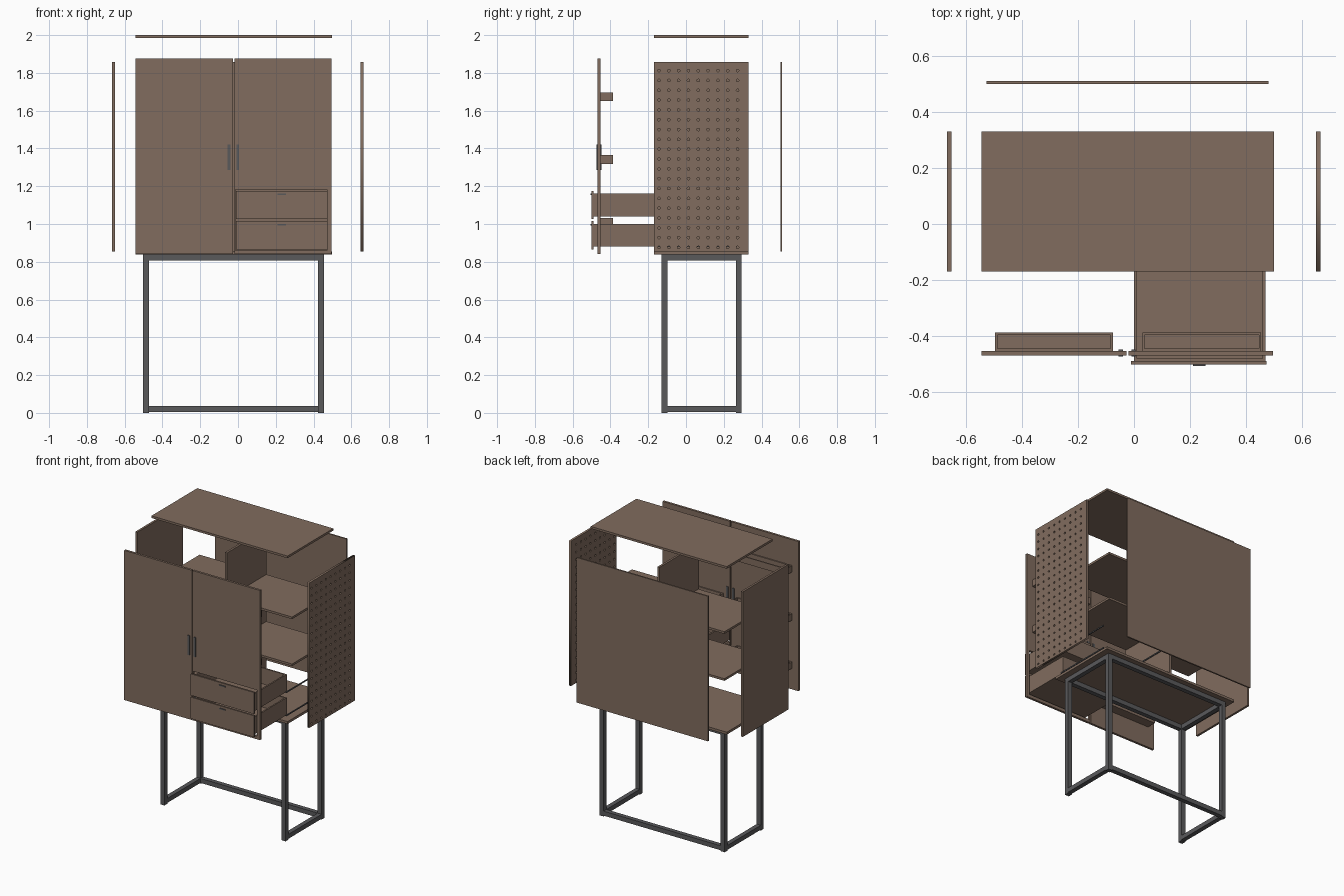
import bpy, math

if "Cube" in bpy.data.objects:
    bpy.data.objects.remove(bpy.data.objects["Cube"])


def material(name, rgb):
    m = bpy.data.materials.new(name)
    m.diffuse_color = (*rgb, 1)
    m.use_nodes = True
    m.node_tree.nodes["Principled BSDF"].inputs["Base Color"].default_value = m.diffuse_color
    return m


WOOD = material("brown wood", (0.218, 0.150, 0.112))
METAL = material("dark grey metal", (0.10, 0.10, 0.105))


def mesh_object(name, boxes, mat):
    """One object made of boxes given as (x0, x1, y0, y1, z0, z1)."""
    verts, faces = [], []
    for x0, x1, y0, y1, z0, z1 in boxes:
        n = len(verts)
        verts += [(x, y, z) for z in (z0, z1) for x, y in
                  ((x0, y0), (x1, y0), (x1, y1), (x0, y1))]
        faces += [[n + i for i in f] for f in
                  ((3, 2, 1, 0), (4, 5, 6, 7), (0, 1, 5, 4),
                   (1, 2, 6, 5), (2, 3, 7, 6), (3, 0, 4, 7))]
    me = bpy.data.meshes.new(name)
    me.from_pydata(verts, [], faces)
    me.materials.append(mat)
    ob = bpy.data.objects.new(name, me)
    bpy.context.collection.objects.link(ob)
    return ob


def open_box(x0, x1, y0, y1, z0, z1, t):
    """Boxes of a tray with a floor, four walls and no lid."""
    return [(x0, x1, y0, y1, z0, z0 + t),
            (x0, x0 + t, y0, y1, z0 + t, z1),
            (x1 - t, x1, y0, y1, z0 + t, z1),
            (x0 + t, x1 - t, y0, y0 + t, z0 + t, z1),
            (x0 + t, x1 - t, y1 - t, y1, z0 + t, z1)]


def perforated_panel(name, x0, x1, y0, y1, z0, z1, holes, radius):
    """Upright panel in the yz plane with round through holes."""
    cu = bpy.data.curves.new(name + "_outline", 'CURVE')
    cu.dimensions = '2D'
    cu.fill_mode = 'BOTH'
    cu.extrude = (x1 - x0) / 2
    loops = [[(y0, z0), (y1, z0), (y1, z1), (y0, z1)]]
    for cy, cz in holes:
        loops.append([(cy + radius * math.cos(k * math.pi / 5),
                       cz + radius * math.sin(k * math.pi / 5)) for k in range(10)])
    for loop in loops:
        s = cu.splines.new('POLY')
        s.points.add(len(loop) - 1)
        for p, (a, b) in zip(s.points, loop):
            p.co = (a, b, 0, 1)
        s.use_cyclic_u = True
    tmp = bpy.data.objects.new(name + "_outline", cu)
    bpy.context.collection.objects.link(tmp)
    dg = bpy.context.evaluated_depsgraph_get()
    me = bpy.data.meshes.new_from_object(tmp.evaluated_get(dg))
    bpy.data.objects.remove(tmp)
    me.materials.clear()
    me.materials.append(WOOD)
    ob = bpy.data.objects.new(name, me)
    ob.rotation_euler = (math.pi / 2, 0, math.pi / 2)
    ob.location.x = (x0 + x1) / 2
    bpy.context.collection.objects.link(ob)


# Carcass panels, pulled apart
YF, YB = -0.17, 0.33
mesh_object("top_panel", [(-0.543, 0.498, YF, YB, 1.985, 2.0)], WOOD)
mesh_object("bottom_panel", [(-0.543, 0.498, YF, YB, 0.838, 0.855)], WOOD)
mesh_object("left_side_panel", [(-0.666, -0.651, YF, YB, 0.855, 1.858)], WOOD)
mesh_object("back_panel", [(-0.525, 0.48, 0.499, 0.509, 0.855, 1.858)], WOOD)
peg_holes = [(-0.143 + 0.052 * i, 0.876 + 0.052 * j) for i in range(9) for j in range(19)]
perforated_panel("right_side_panel", 0.649, 0.664, YF, YB, 0.855, 1.858, peg_holes, 0.007)

# Divider and shelves
mesh_object("divider", [(-0.029, -0.014, -0.10, YB, 0.855, 1.858)], WOOD)
for i, z in enumerate((1.205, 1.53)):
    mesh_object(f"left_shelf_{i + 1}", [(-0.525, -0.029, -0.095, YB, z, z + 0.015)], WOOD)
    mesh_object(f"right_shelf_{i + 1}", [(-0.014, 0.48, -0.095, YB, z, z + 0.015)], WOOD)

# Doors: the right one is framed around the drawer opening
D0, D1 = -0.468, -0.452
mesh_object("left_door", [(-0.543, -0.026, D0, D1, 0.84, 1.875)], WOOD)
mesh_object("right_door", [(-0.019, 0.495, D0, D1, 1.18, 1.875),
                           (-0.019, 0.495, D0, D1, 0.84, 0.862),
                           (-0.019, -0.015, D0, D1, 0.862, 1.18),
                           (0.475, 0.495, D0, D1, 0.862, 1.18)], WOOD)

# Door trays
for i, z in enumerate((0.985, 1.318, 1.651)):
    mesh_object(f"left_door_tray_{i + 1}",
                open_box(-0.495, -0.075, D1, -0.387, z, z + 0.046, 0.008), WOOD)
    if i:
        mesh_object(f"right_door_tray_{i}",
                    open_box(0.03, 0.453, D1, -0.387, z, z + 0.046, 0.008), WOOD)

# Door handles
for side, x in (("left", -0.055), ("right", -0.009)):
    mesh_object(f"{side}_door_handle", [(x, x + 0.015, D0 - 0.005, D1 + 0.005, 1.285, 1.42)], METAL)

# Drawers with fronts, handles and slide rails
for i, z in enumerate((0.866, 1.027)):
    mesh_object(f"drawer_box_{i + 1}",
                open_box(0.0, 0.468, -0.49, -0.135, z + 0.014, z + 0.134, 0.01), WOOD)
    mesh_object(f"drawer_front_{i + 1}", [(-0.011, 0.473, -0.501, -0.489, z, z + 0.149)], WOOD)
    mesh_object(f"drawer_handle_{i + 1}",
                [(0.21, 0.255, -0.506, -0.500, z + 0.127, z + 0.134)], METAL)
    mesh_object(f"drawer_rails_{i + 1}",
                [(x, x + 0.006, -0.15, 0.27, z + 0.012, z + 0.02)
                 for x in (-0.008, 0.47)], METAL)

# Metal stand: open at the bottom front
T = 0.031
X0, X1, Y0, Y1, H = -0.503, 0.455, -0.13, 0.295, 0.838
for side, x in (("left", X0), ("right", X1 - T)):
    for end, y in (("front", Y0), ("back", Y1 - T)):
        mesh_object(f"{side}_{end}_leg", [(x, x + T, y, y + T, 0, H)], METAL)
    mesh_object(f"{side}_stand_rails", [(x, x + T, Y0 + T, Y1 - T, z, z + T)
                                        for z in (0.006, H - T)], METAL)
mesh_object("back_stand_rails", [(X0 + T, X1 - T, Y1 - T, Y1, z, z + T)
                                 for z in (0.006, H - T)], METAL)
mesh_object("front_top_rail", [(X0 + T, X1 - T, Y0, Y0 + T, H - T, H)], METAL)
